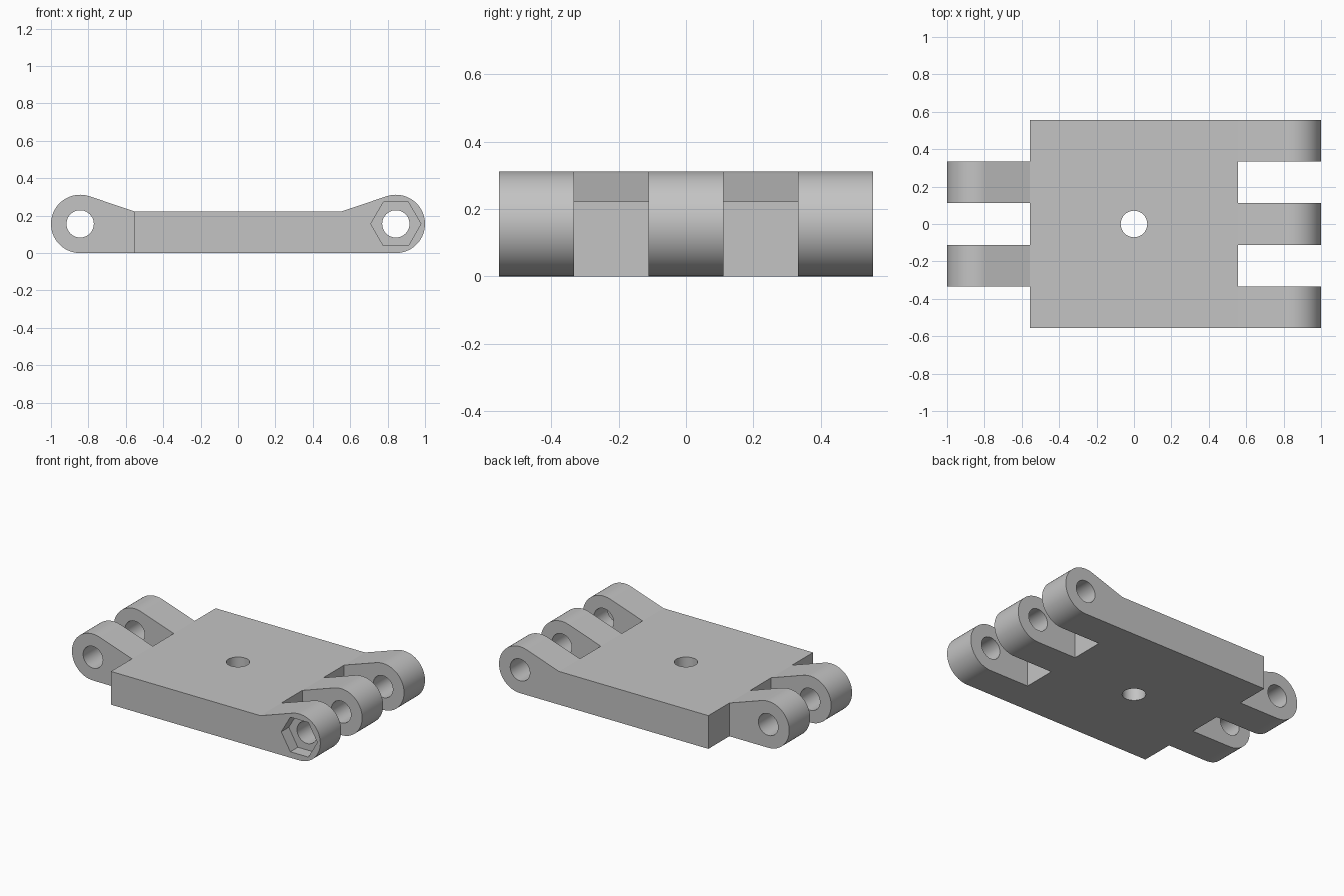
import bpy, bmesh
from math import acos, atan2, cos, hypot, pi, radians, sin

cube = bpy.data.objects.get("Cube")
if cube:
    bpy.data.objects.remove(cube, do_unlink=True)

EDGE, TOP = 0.555, 0.223        # half width and thickness of the plate
R, PIN_X = 0.156, 0.844         # knuckle radius and pin axis
STEP = 2 * EDGE / 5             # width of one knuckle
HOLE = 0.073
HEX_DEPTH = 0.08

grey = bpy.data.materials.new("grey")
grey.use_nodes = True
colour = (0.55, 0.55, 0.55, 1)
grey.diffuse_color = colour
grey.node_tree.nodes["Principled BSDF"].inputs["Base Color"].default_value = colour


def prism(bm, profile, start, depth):
    """Close a loop of 3D points into a face and extrude it along depth."""
    face = bm.faces.new([bm.verts.new(p) for p in profile])
    out = bmesh.ops.extrude_face_region(bm, geom=[face], use_keep_orig=True)
    moved = [v for v in out["geom"] if isinstance(v, bmesh.types.BMVert)]
    bmesh.ops.translate(bm, verts=moved, vec=depth)
    bmesh.ops.translate(bm, verts=list(face.verts) + moved, vec=start)


def make_object(name, bm):
    bmesh.ops.recalc_face_normals(bm, faces=bm.faces[:])
    mesh = bpy.data.meshes.new(name)
    bm.to_mesh(mesh)
    bm.free()
    mesh.materials.append(grey)
    obj = bpy.data.objects.new(name, mesh)
    bpy.context.collection.objects.link(obj)
    return obj


def ring(radius, count, upright=True):
    pts = [(radius * cos(2 * pi * i / count), radius * sin(2 * pi * i / count))
           for i in range(count)]
    return [(a, 0, b) if upright else (a, b, 0) for a, b in pts]


def combine(target, tool, operation):
    mod = target.modifiers.new("combine", "BOOLEAN")
    mod.operation, mod.solver, mod.object = operation, "EXACT", tool
    bpy.context.view_layer.objects.active = target
    bpy.ops.object.modifier_apply(modifier=mod.name)
    bpy.data.objects.remove(tool, do_unlink=True)


# Flat plate
bm = bmesh.new()
prism(bm, [(-EDGE, -EDGE, 0), (EDGE, -EDGE, 0), (EDGE, EDGE, 0), (-EDGE, EDGE, 0)],
      (0, 0, 0), (0, 0, TOP))
plate = make_object("hinge_plate", bm)

# Knuckle profile: a ramp that runs tangent into a round end
dx, dz = EDGE - PIN_X, TOP - R
tangent = atan2(dz, dx) - acos(R / hypot(dx, dz))
ARC = 32
arc = [tangent + (-pi / 2 - tangent) * i / ARC for i in range(ARC + 1)]
profile = [(0.3, 0), (0.3, TOP), (EDGE, TOP)]
profile += [(PIN_X + R * cos(a), R + R * sin(a)) for a in arc]

# Three knuckles on one side, two in between on the other
bm = bmesh.new()
for slot in range(5):
    side = 1 if slot % 2 == 0 else -1
    prism(bm, [(side * x, 0, z) for x, z in profile],
          (0, -EDGE + slot * STEP, 0), (0, STEP, 0))
combine(plate, make_object("knuckles", bm), "UNION")

# Pin holes and centre hole
bm = bmesh.new()
for side in (-1, 1):
    prism(bm, ring(HOLE, 48), (side * PIN_X, -1, R), (0, 2, 0))
prism(bm, ring(0.071, 48, False), (0, 0, -1), (0, 0, 2))
combine(plate, make_object("hole_cutters", bm), "DIFFERENCE")

# Hexagonal nut recess in the front knuckle
bm = bmesh.new()
prism(bm, ring(0.134, 6), (PIN_X, -EDGE - 0.1, R), (0, 0.1 + HEX_DEPTH, 0))
combine(plate, make_object("nut_cutter", bm), "DIFFERENCE")

# Merge coplanar pieces, then smooth the round surfaces only
bm = bmesh.new()
bm.from_mesh(plate.data)
bmesh.ops.remove_doubles(bm, verts=bm.verts[:], dist=0.0001)
bmesh.ops.dissolve_limit(bm, angle_limit=radians(0.5), verts=bm.verts[:], edges=bm.edges[:])
bm.to_mesh(plate.data)
bm.free()
bpy.ops.object.select_all(action="DESELECT")
plate.select_set(True)
bpy.context.view_layer.objects.active = plate
bpy.ops.object.shade_smooth_by_angle(angle=radians(14))
weighted = plate.modifiers.new("weighted_normals", "WEIGHTED_NORMAL")
weighted.keep_sharp = True
